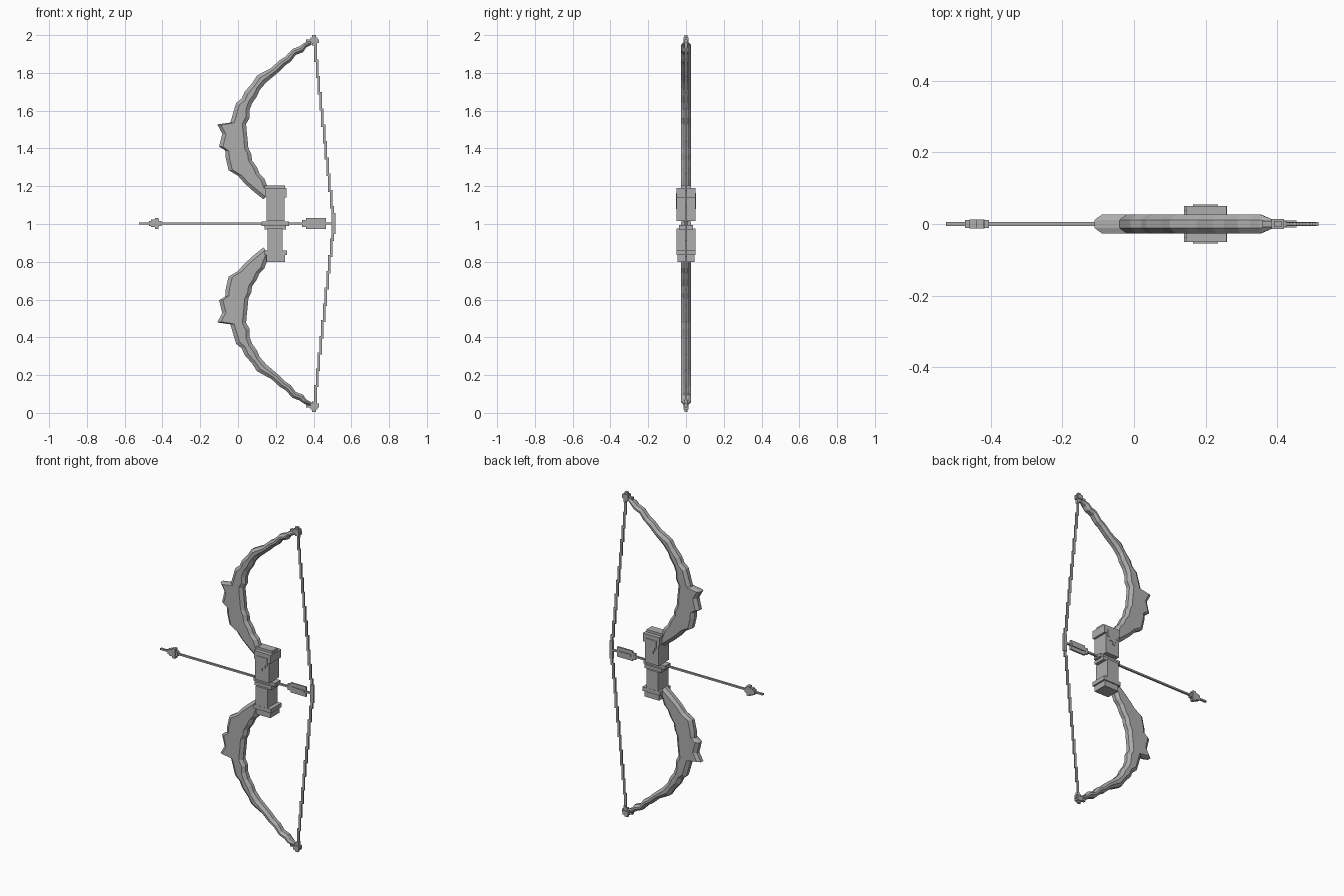
import bpy
import bmesh
from mathutils import Vector

default_cube = bpy.data.objects.get("Cube")
if default_cube:
    bpy.data.objects.remove(default_cube)

MIDDLE = 1.003  # height of the arrow, about which the bow is mirrored

grey = bpy.data.materials.new("plain grey")
grey.use_nodes = True
colour = (0.42, 0.42, 0.42, 1)
grey.diffuse_color = colour
grey.node_tree.nodes["Principled BSDF"].inputs["Base Color"].default_value = colour


def finish(name, bm):
    bmesh.ops.recalc_face_normals(bm, faces=bm.faces)
    mesh = bpy.data.meshes.new(name)
    bm.to_mesh(mesh)
    bm.free()
    mesh.materials.append(grey)
    obj = bpy.data.objects.new(name, mesh)
    bpy.context.collection.objects.link(obj)
    return obj


def add_block(bm, x0, x1, half_y, z0, z1):
    made = bmesh.ops.create_cube(bm, size=1)
    for v in made["verts"]:
        v.co = Vector((x0 + (v.co.x + 0.5) * (x1 - x0),
                       v.co.y * 2 * half_y,
                       z0 + (v.co.z + 0.5) * (z1 - z0)))


def blocks(name, rows):
    bm = bmesh.new()
    for row in rows:
        add_block(bm, *row)
    return finish(name, bm)


def flip(z, side):
    return z if side > 0 else 2 * MIDDLE - z


# Limb ribs from tip to grip: outer x, outer z, inner x, inner z
RIBS = [
    (.385, 1.97, .39, 1.95), (.35, 1.958, .36, 1.934),
    (.325, 1.94, .345, 1.91), (.29, 1.927, .305, 1.895),
    (.25, 1.885, .28, 1.86), (.22, 1.867, .25, 1.84),
    (.175, 1.825, .215, 1.805), (.145, 1.81, .18, 1.775),
    (.10, 1.785, .15, 1.75), (.075, 1.745, .115, 1.71),
    (.035, 1.70, .10, 1.675), (.02, 1.665, .075, 1.64),
    (-.01, 1.64, .06, 1.60), (-.025, 1.59, .06, 1.56),
    (-.04, 1.537, .043, 1.53), (-.11, 1.527, .045, 1.50),
    (-.083, 1.478, .05, 1.455), (-.10, 1.41, .055, 1.40),
    (-.068, 1.39, .07, 1.37), (-.065, 1.35, .075, 1.335),
    (-.05, 1.285, .10, 1.30), (0, 1.255, .115, 1.265),
    (.035, 1.215, .14, 1.24), (.085, 1.17, .155, 1.20),
    (.135, 1.13, .165, 1.17),
]


def limb(name, side):
    bm = bmesh.new()
    rings = []
    for i, (ox, oz, ix, iz) in enumerate(RIBS):
        outer, inner = Vector((ox, 0, oz)), Vector((ix, 0, iz))
        across = inner - outer
        edge = across.normalized() * min(0.02, across.length * 0.35)
        full = 0.012 if i == 0 else 0.026
        rim = full * 0.45
        section = [(outer, -rim), (outer + edge, -full), (inner - edge, -full),
                   (inner, -rim), (inner, rim), (inner - edge, full),
                   (outer + edge, full), (outer, rim)]
        rings.append([bm.verts.new((p.x, y, flip(p.z, side))) for p, y in section])
    for a, b in zip(rings, rings[1:]):
        for k in range(len(a)):
            n = (k + 1) % len(a)
            bm.faces.new((a[k], a[n], b[n], b[k]))
    bm.faces.new(rings[0])
    bm.faces.new(rings[-1])
    return finish(name, bm)


def tip(name, side):
    # Small knotted cross that holds the string
    rows = [(.392, .412, .008, 1.945, 2.0), (.36, .428, .008, 1.957, 1.977),
            (.385, .42, .014, 1.962, 1.988), (.405, .418, .008, 1.935, 1.96)]
    return blocks(name, [(a, b, y, flip(lo, side), flip(hi, side))
                         for a, b, y, lo, hi in rows])


def string(name, side):
    # Stair-stepped string, drawn back at the middle
    steps, top = 11, 1.95
    rise = (top - MIDDLE) / steps
    rows = []
    for i in range(steps):
        x = 0.502 - i * 0.0092
        low = MIDDLE + i * rise
        rows.append((x - .007, x + .007, .004,
                     flip(low - .006, side), flip(low + rise + .006, side)))
    return blocks(name, rows)


for word, side in (("upper", 1), ("lower", -1)):
    limb(word + "_limb", side)
    tip(word + "_string_tip", side)
    string(word + "_bowstring", side)

# Grip above and below the arrow
blocks("upper_grip", [(.152, .245, .05, 1.015, 1.168)])
blocks("upper_cap", [(.14, .25, .026, 1.165, 1.205),
                     (.145, .258, .051, 1.14, 1.19)])
blocks("cap_trim", [(.165, .235, .054, 1.12, 1.165),
                    (.175, .222, .054, 1.10, 1.12),
                    (.185, .20, .054, 1.08, 1.10)])
blocks("arrow_rest", [(.125, .27, .026, .99, 1.012),
                      (.14, .255, .038, .972, .994)])
blocks("lower_grip", [(.155, .235, .05, .855, .975)])
blocks("pommel", [(.14, .26, .051, .835, .86),
                  (.152, .25, .044, .80, .84)])

# Arrow with stepped head and feather vanes
blocks("arrow_shaft", [(-.525, .505, .006, MIDDLE - .005, MIDDLE + .005)])
blocks("arrow_head", [
    (a, b, y, MIDDLE - h, MIDDLE + h) for a, b, y, h in
    ((-.472, -.405, .011, .014), (-.44, -.42, .012, .03), (-.46, -.418, .012, .02))])
blocks("arrow_vanes", [
    (a, b, y, MIDDLE - h, MIDDLE + h) for a, b, y, h in
    ((.36, .465, .005, .03), (.34, .46, .005, .019), (.37, .455, .01, .008))])
blocks("nocking_point", [(.494, .516, .006, MIDDLE - .055, MIDDLE + .055)])
